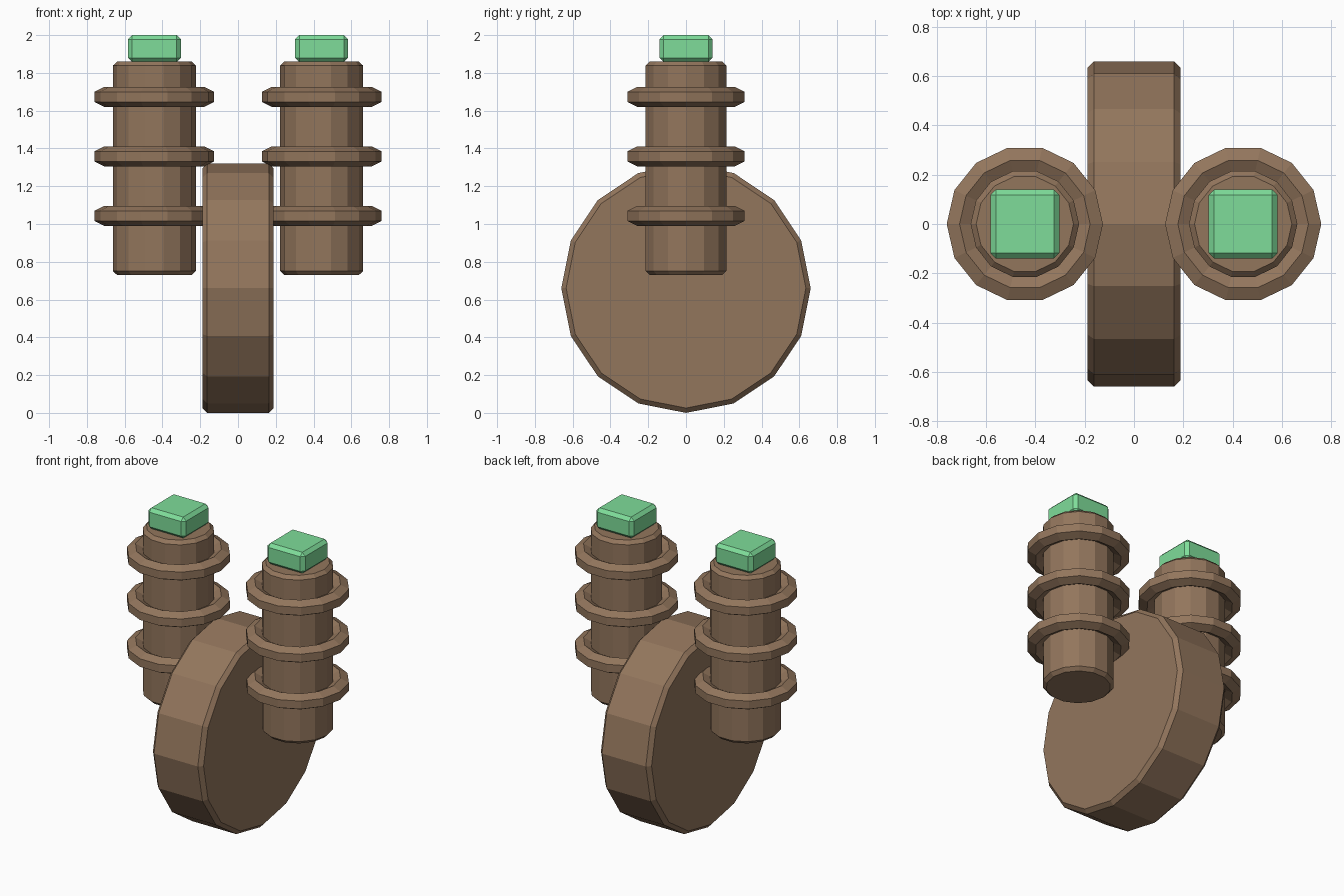
import bpy, bmesh, math
from mathutils import Matrix

if "Cube" in bpy.data.objects:
    bpy.data.objects.remove(bpy.data.objects["Cube"])


def material(name, rgb):
    m = bpy.data.materials.new(name)
    m.diffuse_color = (*rgb, 1)
    m.use_nodes = True
    m.node_tree.nodes["Principled BSDF"].inputs["Base Color"].default_value = m.diffuse_color
    return m


BROWN = material("brown", (0.29, 0.18, 0.108))
GREEN = material("green", (0.21, 0.72, 0.32))


def finish(bm, name, mat, loc, bevel=0):
    bmesh.ops.recalc_face_normals(bm, faces=bm.faces)
    mesh = bpy.data.meshes.new(name)
    bm.to_mesh(mesh)
    bm.free()
    mesh.materials.append(mat)
    ob = bpy.data.objects.new(name, mesh)
    ob.location = loc
    bpy.context.collection.objects.link(ob)
    if bevel:
        mod = ob.modifiers.new("bevel", "BEVEL")
        mod.width = bevel
        mod.segments = 1
        mod.limit_method = 'ANGLE'
        mod.angle_limit = math.radians(40)
    return ob


def cylinder(name, mat, loc, radius, depth, sides, turn, bevel):
    bm = bmesh.new()
    bmesh.ops.create_cone(bm, cap_ends=True, segments=sides, radius1=radius,
                          radius2=radius, depth=depth, matrix=turn)
    return finish(bm, name, mat, loc, bevel)


def ring(name, mat, loc, sides=14):
    # hexagonal cross-section swept around z
    section = [(0.317, -0.027), (0.317, 0.027), (0.265, 0.053),
               (0.216, 0.027), (0.216, -0.027), (0.265, -0.053)]
    bm = bmesh.new()
    loops = []
    for i in range(sides):
        a = 2 * math.pi * i / sides
        loops.append([bm.verts.new((r * math.cos(a), r * math.sin(a), z)) for r, z in section])
    n = len(section)
    for i in range(sides):
        p, q = loops[i], loops[(i + 1) % sides]
        for j in range(n):
            k = (j + 1) % n
            bm.faces.new((p[j], q[j], q[k], p[k]))
    return finish(bm, name, mat, loc)


def box(name, mat, loc, size, bevel):
    bm = bmesh.new()
    bmesh.ops.create_cube(bm, size=1, matrix=Matrix.Diagonal((*size, 1)))
    return finish(bm, name, mat, loc, bevel)


# central wheel, axis along x
cylinder("wheel", BROWN, (0, 0, 0.66), 0.66, 0.376, 16,
         Matrix.Rotation(math.pi / 2, 4, 'Y'), 0.025)

# two ringed posts with green caps
for side, s in (("left", -1), ("right", 1)):
    x = 0.443 * s
    # corners of the post lie on the y axis
    cylinder(f"{side}_post", BROWN, (x, 0, 1.295), 0.22, 1.13, 14,
             Matrix.Rotation(math.pi / 2, 4, 'Z'), 0.022)
    for i, z in enumerate((1.043, 1.358, 1.673)):
        ring(f"{side}_ring_{i + 1}", BROWN, (x, 0, z))
    box(f"{side}_cap", GREEN, (x, 0, 1.929), (0.28, 0.28, 0.142), 0.022)
